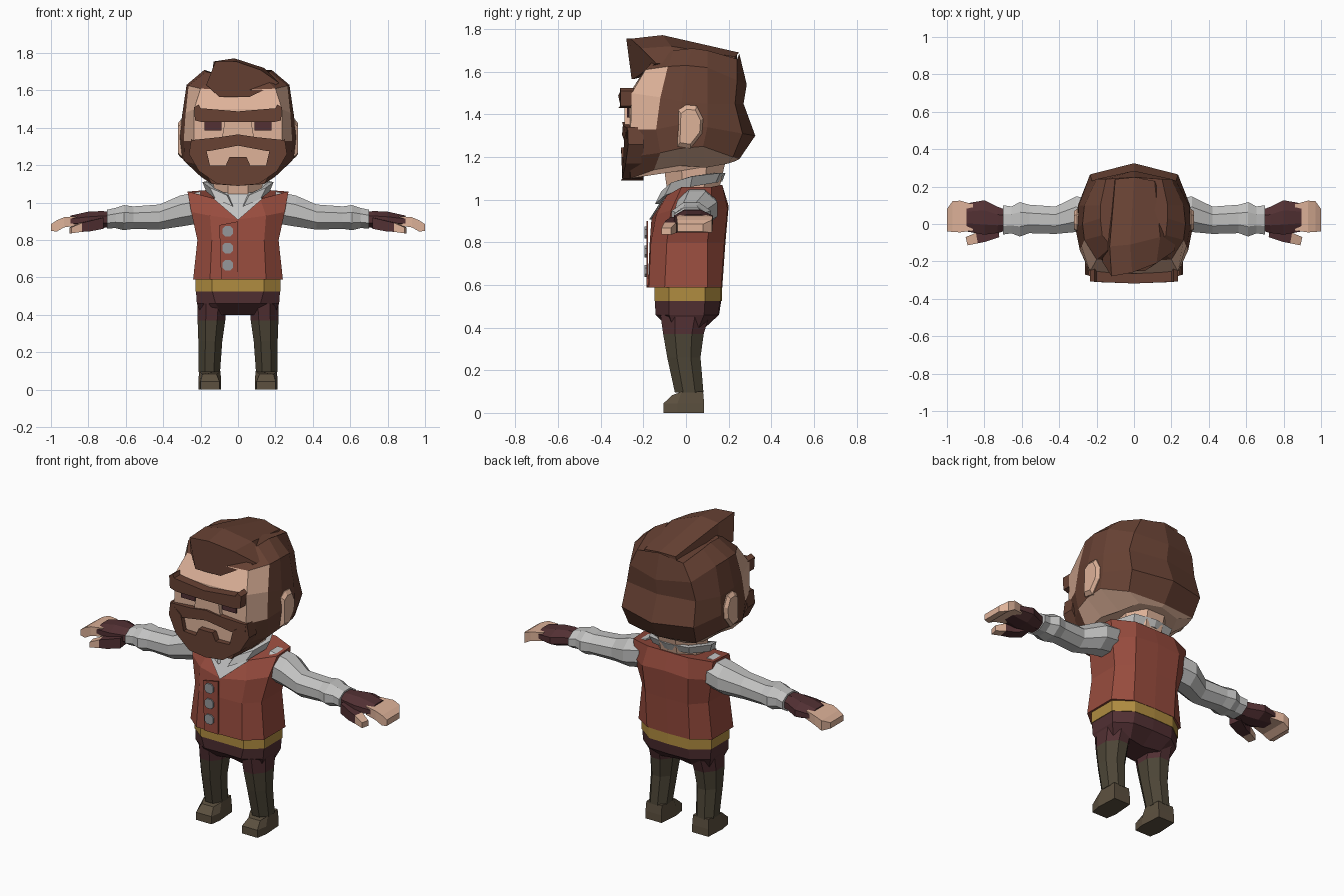
import bpy, bmesh, math


def material(name, r, g, b):
    lin = [((c / 255 + 0.055) / 1.055) ** 2.4 for c in (r, g, b)]
    m = bpy.data.materials.new(name)
    m.diffuse_color = (*lin, 1)
    return m


HAIR = material("brown hair", 104, 66, 52)
SKIN = material("skin", 222, 178, 153)
VEST = material("red vest", 152, 76, 62)
SHIRT = material("white shirt", 194, 194, 193)
GOLD = material("gold belt", 176, 140, 64)
MAROON = material("maroon cloth", 82, 48, 51)
OLIVE = material("olive leggings", 76, 69, 54)
SHOE = material("brown shoe", 92, 80, 63)
GREY = material("grey button", 150, 151, 155)


def loft(name, rings, mats, rule=None, mirror=False, caps=True):
    """Bridge closed rings; rule(row, col) picks the material slot."""
    bm = bmesh.new()
    rows = [[bm.verts.new(p) for p in ring] for ring in rings]
    n = len(rows[0])
    for r in range(len(rows) - 1):
        for c in range(n):
            d = (c + 1) % n
            f = bm.faces.new((rows[r][c], rows[r][d], rows[r + 1][d], rows[r + 1][c]))
            f.material_index = rule(r, c) if rule else 0
    if caps:
        bm.faces.new(rows[0]).material_index = rule(0, n // 2) if rule else 0
        bm.faces.new(rows[-1]).material_index = rule(len(rows) - 2, n // 2) if rule else 0
    bmesh.ops.recalc_face_normals(bm, faces=bm.faces)
    me = bpy.data.meshes.new(name)
    bm.to_mesh(me)
    bm.free()
    for m in mats:
        me.materials.append(m)
    ob = bpy.data.objects.new(name, me)
    bpy.context.collection.objects.link(ob)
    if mirror:
        ob.modifiers.new("mirror", "MIRROR")
    return ob


def sym(half):
    """Complete a half outline that starts and ends on x = 0."""
    return list(half) + [(-p[0], *p[1:]) for p in half[-2:0:-1]]


def level(z, half):
    return sym([(x, y, z) for x, y in half])


def plate(name, poly, front, back, mat, bend=0.0, mirror=False):
    """Front outline in x, z pushed back along y, curved around the face."""
    rings = [[(x, front + bend * x * x, z) for x, z in poly], [(x, back, z) for x, z in poly]]
    return loft(name, rings, [mat], mirror=mirror)


def rect(x0, x1, z0, z1):
    return [(x0, z0), (x1, z0), (x1, z1), (x0, z1)]


def section_x(x, yc, ry, zc, rz, n=8):
    k = math.cos(math.pi / n)
    a = [(i + 0.5) * 2 * math.pi / n for i in range(n)]
    return [(x, yc + ry * math.cos(t) / k, zc + rz * math.sin(t) / k) for t in a]


def section_z(z, xc, rx, yc, ry, n=8):
    k = math.cos(math.pi / n)
    a = [(i + 0.5) * 2 * math.pi / n for i in range(n)]
    return [(xc + rx * math.cos(t) / k, yc + ry * math.sin(t) / k, z) for t in a]


# Head: columns run from the face centre round to the back
head = [
    [(0, -.27, 1.09), (.14, -.26, 1.10), (.2, -.15, 1.14), (.2, -.03, 1.16), (.18, .09, 1.15), (.13, .2, 1.17), (0, .23, 1.18)],
    [(0, -.27, 1.2), (.2, -.265, 1.2), (.285, -.12, 1.22), (.3, -.03, 1.24), (.3, .08, 1.25), (.22, .22, 1.2), (0, .25, 1.19)],
    [(0, -.27, 1.33), (.235, -.26, 1.33), (.29, -.14, 1.33), (.31, -.04, 1.35), (.3, .1, 1.34), (.235, .265, 1.31), (0, .325, 1.3)],
    [(0, -.265, 1.5), (.235, -.255, 1.5), (.28, -.12, 1.48), (.3, -.02, 1.46), (.295, .1, 1.45), (.225, .23, 1.45), (0, .27, 1.45)],
    [(0, -.2, 1.6), (.2, -.19, 1.61), (.265, -.085, 1.625), (.275, 0, 1.63), (.265, .1, 1.62), (.2, .24, 1.56), (0, .285, 1.54)],
    [(0, -.15, 1.7), (.12, -.12, 1.69), (.17, -.06, 1.7), (.18, .03, 1.71), (.18, .1, 1.7), (.15, .24, 1.66), (0, .25, 1.685)],
]


def head_rule(r, c):
    c = min(c, 11 - c)
    if r == 0:
        return 0 if c < 2 else 1
    if r == 1:
        return 1 if c == 0 else 0
    return 1 if r < 4 and c < 2 else 0


loft("head", [sym(h) for h in head], [HAIR, SKIN], head_rule)

# Swept hair on top, lofted from front to back
loft("hair_quiff", [
    [(-.17, -.2, 1.63), (-.1, -.255, 1.565), (.06, -.25, 1.565), (.22, -.14, 1.64), (.12, -.21, 1.71), (-.01, -.26, 1.755), (-.12, -.28, 1.755)],
    [(-.15, -.08, 1.62), (-.08, -.1, 1.6), (.06, -.1, 1.6), (.22, -.03, 1.64), (.14, -.07, 1.72), (-.02, -.11, 1.772), (-.13, -.12, 1.755)],
    [(-.11, .22, 1.6), (-.08, .24, 1.58), (.08, .24, 1.58), (.12, .22, 1.6), (.11, .23, 1.67), (0, .25, 1.69), (-.1, .24, 1.685)],
], [HAIR])

# Facial features
plate("beard", sym([(0, 1.09), (.11, 1.10), (.21, 1.17), (.262, 1.26), (.25, 1.34), (.17, 1.285), (.15, 1.2),
                    (.065, 1.2), (.045, 1.245), (0, 1.245)]), -.305, -.2, HAIR, .5)
plate("moustache", sym([(0, 1.305), (.16, 1.275), (.24, 1.29), (.245, 1.335), (.1, 1.35), (0, 1.365)]), -.3, -.24, HAIR, .4)
plate("eyebrow", sym([(0, 1.432), (.19, 1.43), (.23, 1.44), (.235, 1.51), (.21, 1.525), (.2, 1.505), (0, 1.488)]),
      -.318, -.24, HAIR, .2)
plate("nose", sym([(0, 1.35), (.085, 1.35), (.07, 1.44), (0, 1.44)]), -.288, -.25, SKIN)
plate("eyes", rect(.088, .18, 1.385, 1.435), -.277, -.268, MAROON, mirror=True)
ear = [(-.035, 1.42), (0, 1.445), (.05, 1.44), (.08, 1.38), (.075, 1.31), (.02, 1.24), (-.04, 1.25)]
loft("ears", [[(x, y * s + .02 * (1 - s), 1.34 + (z - 1.34) * s) for y, z in ear]
              for x, s in ((.26, 1), (.305, 1), (.322, .8))], [SKIN], mirror=True)

# Neck and collar
loft("neck", [section_z(.98, 0, .12, .03, .11), section_z(1.2, 0, .14, .04, .15)], [SKIN])
low = [(.03, -.145, .98), (.12, -.1, 1.02), (.17, .02, 1.06), (.12, .14, 1.08), (0, .17, 1.085)]
high = [(.06, -.115, 1.04), (.15, -.07, 1.08), (.19, .03, 1.11), (.13, .16, 1.125), (0, .185, 1.125)]
strip = [[l, h, (h[0] * .85, h[1] * .85, h[2]), (l[0] * .85, l[1] * .85, l[2])] for l, h in zip(low, high)]
loft("collar", strip, [SHIRT], mirror=True)

# Vest with shirt front, overlapping flap and buttons
loft("vest", [
    level(.588, [(0, -.18), (.15, -.175), (.24, -.1), (.24, .1), (.14, .165), (0, .17)]),
    level(.8, [(0, -.17), (.14, -.165), (.217, -.09), (.217, .1), (.14, .18), (0, .185)]),
    sym([(0, -.162, .91), (.15, -.14, .93), (.25, -.07, .95), (.25, .12, .95), (.15, .195, .96), (0, .2, .97)]),
    sym([(0, -.1, 1.0), (.12, -.09, 1.02), (.27, -.02, 1.06), (.26, .12, 1.06), (.13, .17, 1.07), (0, .17, 1.07)]),
], [VEST])
front = sym([(0, -.172, .908), (.13, -.1, 1.02), (.09, -.085, 1.055), (0, -.085, 1.055)])
loft("shirt_front", [front, [(x, y + .009, z) for x, y, z in front]], [SHIRT])
plate("vest_flap", [(-.09, .588), (0, .588), (0, .9), (-.1, .88)], -.186, -.178, VEST)
for i, z in enumerate((.665, .757, .847)):
    s = .028
    octagon = [(-.055 + s * a, z + s * b) for a, b in
               ((-1, -.5), (-.5, -1), (.5, -1), (1, -.5), (1, .5), (.5, 1), (-.5, 1), (-1, .5))]
    plate(f"button_{i + 1}", octagon, -.194, -.185, GREY)

# Sleeves, gloves, fingers and thumbs
loft("sleeves", [section_x(*s) for s in (
    (.2, .05, .085, .975, .085), (.31, .052, .095, .955, .083), (.42, .02, .073, .923, .067), (.56, .027, .076, .92, .06),
    (.61, .025, .092, .92, .067), (.655, .022, .072, .918, .054), (.7, .022, .078, .912, .05))], [SHIRT], mirror=True)
loft("gloves", [section_x(*s) for s in (
    (.68, .02, .055, .91, .042), (.73, .022, .07, .91, .045), (.8, .035, .092, .905, .047), (.895, .035, .075, .902, .029))],
    [MAROON], mirror=True)
loft("fingers", [[(x, a, z0), (x, b, z0), (x, b, z1), (x, a, z1)] for x, a, b, z0, z1 in (
    (.86, -.035, .105, .878, .928), (.93, -.045, .125, .868, .922), (.97, -.042, .122, .845, .905), (1, -.04, .08, .85, .885))],
    [SKIN], mirror=True)
loft("thumbs", [[(x, y - w, z - h), (x + .01, y + w, z - h), (x + .01, y + w, z + h), (x, y - w, z + h)]
                for x, y, z, w, h in ((.72, -.03, .89, .04, .03), (.79, -.062, .875, .032, .028),
                                      (.835, -.075, .868, .028, .024), (.89, -.092, .852, .022, .016))],
     [MAROON, SKIN], lambda r, c: int(r == 2), mirror=True)

# Belt and trousers
waist = [(0, -.148), (.14, -.148), (.228, -.08), (.228, .09), (.13, .163), (0, .168)]
loft("belt", [level(.525, waist), level(.6, waist)], [GOLD])
loft("trousers", [
    level(.4, [(0, -.06), (.08, -.08), (.195, -.06), (.195, .06), (.1, .09), (0, .07)]),
    level(.46, [(0, -.14), (.12, -.143), (.22, -.08), (.22, .085), (.13, .15), (0, .155)]),
    level(.527, [(x * .985, y * .985) for x, y in waist])], [MAROON])

# Legs with maroon upper cuffs, and shoes
loft("legs", [section_z(*s) for s in (
    (.46, .138, .078, -.005, .115), (.37, .142, .074, -.012, .095), (.26, .148, .064, -.01, .078), (.095, .153, .057, .015, .067))],
    [MAROON, OLIVE], lambda r, c: int(r > 0), mirror=True)
sole = [(.1, -.105), (.2, -.105), (.212, -.04), (.205, .085), (.1, .085), (.09, -.04)]
upper = [(.115, -.065), (.19, -.065), (.208, -.02), (.203, .08), (.102, .08), (.094, -.02)]
loft("shoes", [[(x, y, 0) for x, y in sole], [(x, y, .045) for x, y in sole],
               [(x, y, .1 if y > -.05 else .083) for x, y in upper]], [SHOE], mirror=True)
